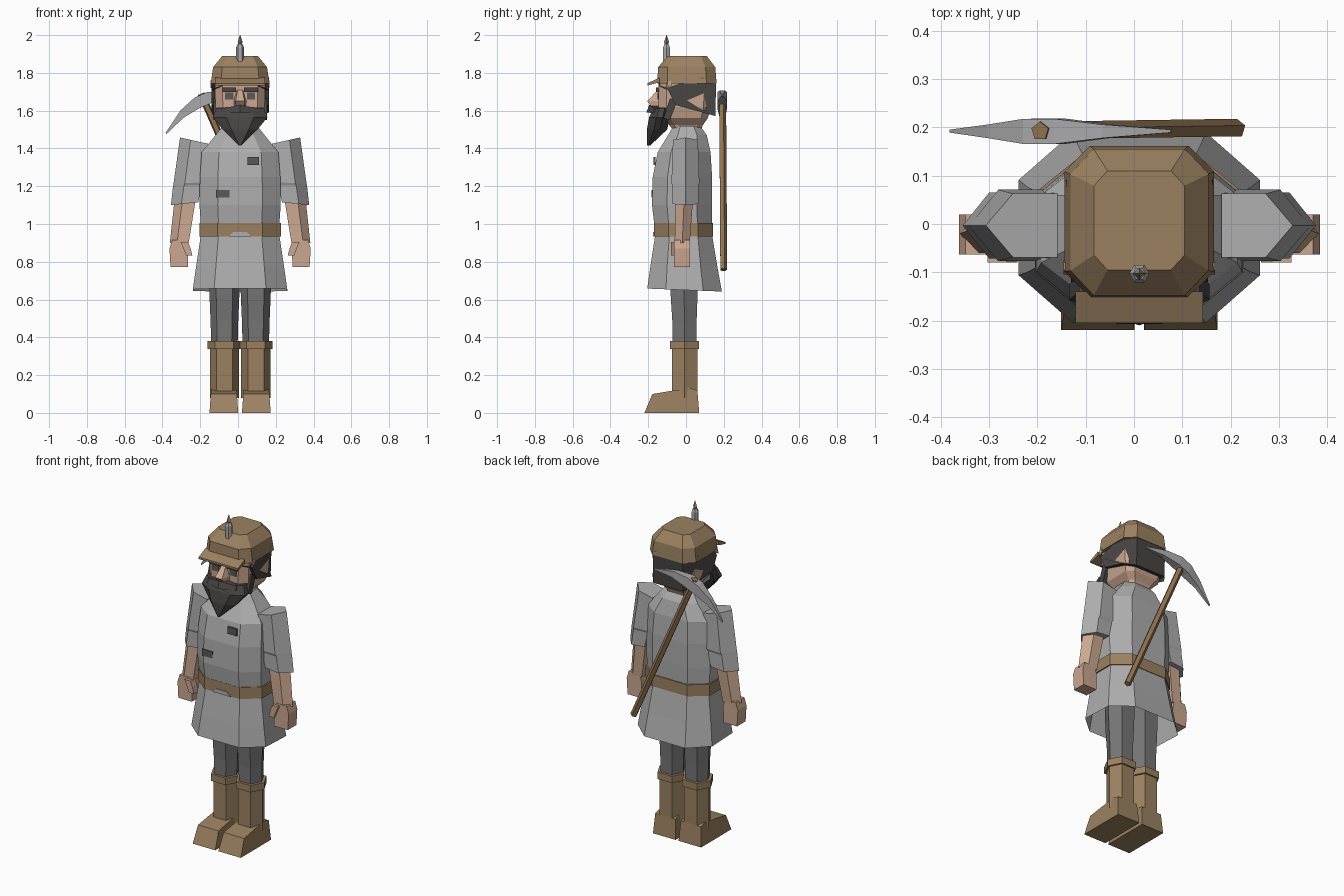
import bpy, bmesh, math
from mathutils import Vector

CX = 0.011  # body centre line


def material(name, rgb):
    m = bpy.data.materials.new(name)
    m.diffuse_color = (*rgb, 1)
    return m


TUNIC = material("tunic grey", (0.42, 0.42, 0.42))
TROUSER = material("trouser grey", (0.18, 0.18, 0.18))
HAIR = material("hair charcoal", (0.065, 0.06, 0.058))
PATCH = material("patch grey", (0.10, 0.10, 0.10))
LEATHER = material("leather brown", (0.33, 0.22, 0.12))
SKIN = material("skin", (0.60, 0.39, 0.28))
WOOD = material("handle wood", (0.28, 0.17, 0.08))
METAL = material("metal grey", (0.40, 0.40, 0.41))


def loft(name, rings, mat, cap_start=True, cap_end=True):
    """Skin a list of rings that have equal point counts."""
    bm = bmesh.new()
    vs = [[bm.verts.new(p) for p in r] for r in rings]
    n = len(vs[0])
    for a, b in zip(vs, vs[1:]):
        for i in range(n):
            j = (i + 1) % n
            bm.faces.new((a[i], a[j], b[j], b[i]))
    if cap_start:
        bm.faces.new(vs[0])
    if cap_end:
        bm.faces.new(vs[-1])
    bmesh.ops.recalc_face_normals(bm, faces=bm.faces)
    me = bpy.data.meshes.new(name)
    bm.to_mesh(me)
    bm.free()
    me.materials.append(mat)
    ob = bpy.data.objects.new(name, me)
    bpy.context.collection.objects.link(ob)
    return ob


def octo(z, hx, y0, y1, fx=0.55, fy=0.5, cx=CX):
    """Chamfered rectangle at height z."""
    cy, hy = (y0 + y1) / 2, (y1 - y0) / 2
    pts = [(fx, -1), (1, -fy), (1, fy), (fx, 1), (-fx, 1), (-1, fy), (-1, -fy), (-fx, -1)]
    return [(cx + a * hx, cy + b * hy, z) for a, b in pts]


def hexa(cx, z, hx, cy, hy):
    """Leg section with corners at the sides."""
    pts = [(-1, 0), (-0.55, -1), (0.55, -1), (1, 0), (0.55, 1), (-0.55, 1)]
    return [(cx + a * hx, cy + b * hy, z) for a, b in pts]


def box(name, x0, x1, y0, y1, z0, z1, mat):
    return loft(name, [octo4(z, x0, x1, y0, y1) for z in (z0, z1)], mat)


def octo4(z, x0, x1, y0, y1):
    return [(x0, y0, z), (x1, y0, z), (x1, y1, z), (x0, y1, z)]


def prism(name, profile, x0, x1, mat, fit=lambda x, y, z: x):
    """Side profile (y, z) extruded across x; fit narrows it."""
    return loft(name, [[(fit(x, y, z), y, z) for y, z in profile] for x in (x0, x1)], mat)


# Torso and flared skirt
loft("torso", [octo(z, hx, a, b) for z, hx, a, b in [
    (0.93, 0.203, -0.16, 0.135), (1.10, 0.215, -0.18, 0.138), (1.25, 0.213, -0.176, 0.138),
    (1.38, 0.203, -0.15, 0.13), (1.47, 0.13, -0.095, 0.11), (1.52, 0.09, -0.065, 0.075)]], TUNIC)
skirt = [octo(0.65, 0.25, -0.205, 0.19), octo(0.78, 0.232, -0.188, 0.165), octo(0.96, 0.205, -0.16, 0.135)]
skirt[0] = [(x, y, 0.65 - 0.04 * y) for x, y, z in skirt[0]]
loft("skirt", skirt, TUNIC, False)

# Belt with a raised notch at the front
loft("belt", [octo(z, 0.216, -0.17, 0.143) for z in (0.935, 1.005)], LEATHER)
loft("belt_notch", [[(CX - w, y, z), (CX + w, y, z), (CX + t, y, z2), (CX - t, y, z2)]
                    for y, w, t, z, z2 in [(-0.174, 0.06, 0.035, 0.933, 0.958),
                                           (-0.168, 0.06, 0.035, 0.933, 0.958)]], TUNIC)
box("chest_patch", 0.05, 0.11, -0.172, -0.162, 1.312, 1.355, PATCH)
box("belly_patch", -0.115, -0.045, -0.183, -0.174, 1.14, 1.18, PATCH)

for s, side in ((-1, "left"), (1, "right")):
    lx = CX + s * 0.083

    # Trouser leg
    loft(side + "_leg", [hexa(lx, z, hx, cy, hy) for z, hx, cy, hy in [
        (0.80, 0.085, -0.01, 0.075), (0.62, 0.079, -0.01, 0.071), (0.48, 0.073, -0.008, 0.064),
        (0.36, 0.07, -0.008, 0.062)]], TROUSER)

    # Boot: shaft, cuff and foot
    bx = CX + s * 0.086
    loft(side + "_boot_shaft", [hexa(CX + s * 0.083, z, 0.077, -0.007, 0.067) for z in (0.08, 0.35)], LEATHER)
    loft(side + "_boot_cuff", [hexa(CX + s * 0.083, z, 0.089, -0.008, 0.077) for z in (0.338, 0.38)], LEATHER)
    prism(side + "_foot", [(-0.22, 0), (-0.178, 0.10), (-0.075, 0.117), (0.025, 0.13), (0.06, 0.12), (0.07, 0)],
          -0.076, 0.076, LEATHER, lambda x, y, z: bx + x * (1 - z * 0.9))

    # Short sleeve with an outward ridge, folded above the elbow
    def arm(xi, xo, zi, zo, cy, w):
        xm = xi + (xo - xi) * 0.62
        zm = zi + (zo - zi) * 0.62
        return [(CX + s * x, cy + y, z) for x, y, z in [
            (xi, -w, zi), (xm, -w, zm), (xo, 0, zo), (xm, w, zm), (xi, w, zi)]]
    loft(side + "_sleeve", [arm(*r) for r in [
        (0.17, 0.318, 1.425, 1.458, -0.003, 0.066), (0.195, 0.352, 1.22, 1.215, -0.003, 0.074),
        (0.203, 0.355, 1.205, 1.20, -0.003, 0.068), (0.222, 0.366, 1.115, 1.10, -0.003, 0.068)]], TUNIC)

    # Forearm, hand and thumb
    loft(side + "_forearm", [arm(*r) for r in [
        (0.235, 0.347, 1.13, 1.13, -0.01, 0.047), (0.272, 0.372, 0.90, 0.90, -0.02, 0.04)]], SKIN)
    loft(side + "_hand", [[(CX + s * x, y, z) for x, y in ((a, -0.063), (b, -0.063), (b, 0.02), (a, 0.02))]
                          for z, a, b in [(0.915, 0.285, 0.36), (0.87, 0.275, 0.374), (0.772, 0.277, 0.368)]], SKIN)
    loft(side + "_thumb", [[(CX + s * x, y, z) for x, y in ((a, -0.08), (b, -0.08), (b, -0.035), (a, -0.035))]
                           for z, a, b in [(0.905, 0.275, 0.315), (0.87, 0.262, 0.30), (0.832, 0.252, 0.285)]], SKIN)

    # Sideburn, skin patch by the temple, eye and brow
    x0, x1 = sorted((CX + s * 0.105, CX + s * 0.142))
    prism(side + "_sideburn", [(-0.085, 1.665), (-0.045, 1.655), (-0.085, 1.55), (-0.12, 1.56)], x0, x1, HAIR)
    prism(side + "_temple", [(-0.105, 1.72), (-0.075, 1.735), (-0.08, 1.76), (-0.095, 1.755)],
          CX + s * 0.15, CX + s * 0.157, SKIN)
    ex = CX + s * 0.058
    box(side + "_eye", ex - 0.022, ex + 0.022, -0.151, -0.142, 1.66, 1.695, PATCH)
    box(side + "_brow", ex - 0.036, ex + 0.036, -0.16, -0.14, 1.70, 1.722, HAIR)

# Head with a sloping jaw
loft("head", [octo(z, hx, a, b, 0.7, 0.7) for z, hx, a, b in [
    (1.50, 0.075, -0.07, 0.08), (1.525, 0.08, -0.09, 0.09), (1.56, 0.115, -0.12, 0.115),
    (1.62, 0.13, -0.145, 0.135), (1.76, 0.135, -0.145, 0.14)]], SKIN)

# Hair wrapping the sides and back, narrowed behind
prism("hair", [(-0.145, 1.77), (-0.142, 1.73), (-0.095, 1.71), (-0.055, 1.63), (0.09, 1.59), (0.155, 1.572),
               (0.16, 1.77), (0.09, 1.775)], -0.152, 0.152, HAIR,
      lambda x, y, z: CX + x * (0.66 if y > 0.12 or y < -0.14 else 1))

# Nose
loft("nose", [[(CX - w, -0.14, z), (CX - w * 0.7, y, z), (CX + w * 0.7, y, z), (CX + w, -0.14, z)]
              for z, w, y in [(1.71, 0.018, -0.15), (1.65, 0.034, -0.205), (1.625, 0.032, -0.185)]], SKIN)

# Pointed beard and moustache
loft("beard", [octo(z, hx, a, b, 0.5, 0.3) for z, hx, a, b in [
    (1.615, 0.125, -0.172, -0.08), (1.565, 0.145, -0.195, -0.085), (1.50, 0.092, -0.207, -0.10),
    (1.415, 0.006, -0.206, -0.19)]], HAIR)
loft("moustache", [[(CX + x, -0.13, zc - h), (CX + x, y, zc - h), (CX + x, y + 0.015, zc + h), (CX + x, -0.13, zc + h)]
                   for x, y, zc, h in [(-0.095, -0.178, 1.60, 0.012), (0, -0.21, 1.61, 0.02),
                                       (0.095, -0.178, 1.60, 0.012)]], HAIR)

# Cap with a short peak
loft("cap", [octo(z, hx, a, b, f, f) for z, hx, a, b, f in [
    (1.745, 0.155, -0.152, 0.162, 0.66), (1.83, 0.143, -0.148, 0.155, 0.66), (1.89, 0.094, -0.095, 0.11, 0.7)]], LEATHER)
prism("cap_peak", [(-0.14, 1.775), (-0.205, 1.745), (-0.205, 1.733), (-0.14, 1.75)], CX - 0.132, CX + 0.132, LEATHER)


def ngon(c, u, v, r, n):
    return [c + (u * math.cos(2 * math.pi * i / n) + v * math.sin(2 * math.pi * i / n)) * r for i in range(n)]


# Candle on the front of the cap
X, Y = Vector((1, 0, 0)), Vector((0, 1, 0))
loft("candle", [ngon(Vector((CX, -0.103, z)), X, Y, r, 6) for z, r in
                [(1.85, 0.021), (1.935, 0.021), (1.952, 0.013)]], METAL)
loft("candle_flame", [ngon(Vector((CX, -0.103, z)), X, Y, r, 4) for z, r in
                      [(1.945, 0.008), (1.965, 0.013), (2.0, 0.001)]], LEATHER)

# Pickaxe carried across the back
top, bottom = Vector((-0.195, 0.192, 1.69)), Vector((0.213, 0.198, 0.758))
axis = (top - bottom).normalized()
across = axis.cross(Y).normalized()
if across.x < 0:
    across = -across
loft("pick_handle", [ngon(c, Y, across, 0.02, 5) for c in (bottom, top)], WOOD)
hub = Vector((-0.185, 0.192, 1.655))
loft("pick_head", [[hub + across * t + axis * (a + h) + Y * w, hub + across * t + axis * (a + h) - Y * w,
                    hub + across * t + axis * (a - h) - Y * w, hub + across * t + axis * (a - h) + Y * w]
                   for t, a, h, w in [(-0.25, -0.082, 0.004, 0.003), (-0.13, -0.022, 0.021, 0.014),
                                      (-0.035, 0, 0.031, 0.026), (0.035, 0, 0.031, 0.026),
                                      (0.13, -0.022, 0.021, 0.014), (0.25, -0.082, 0.004, 0.003)]], METAL)
